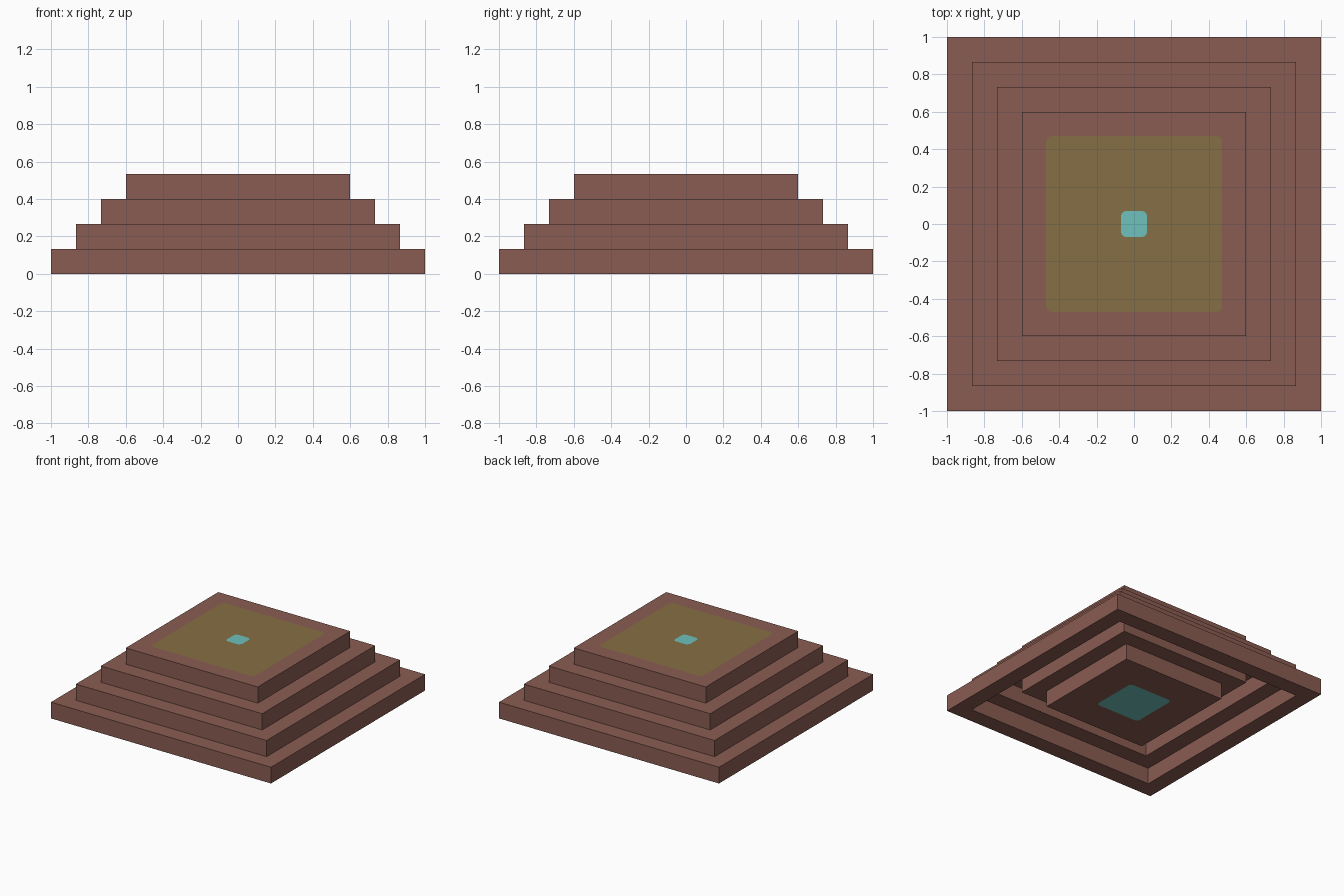
import bpy
import bmesh
from math import cos, sin, pi

if "Cube" in bpy.data.objects:
    bpy.data.objects.remove(bpy.data.objects["Cube"], do_unlink=True)

U = 2 / 15  # one block
ARC = 5     # points per rounded corner


def material(name, rgb):
    mat = bpy.data.materials.new(name)
    mat.use_nodes = True
    mat.diffuse_color = (*rgb, 1)
    mat.node_tree.nodes["Principled BSDF"].inputs["Base Color"].default_value = (*rgb, 1)
    return mat


MATS = [material("brown", (0.254, 0.107, 0.084)),
        material("olive", (0.238, 0.156, 0.058)),
        material("turquoise", (0.156, 0.533, 0.503))]


def finish(bm, name):
    bmesh.ops.recalc_face_normals(bm, faces=bm.faces)
    mesh = bpy.data.meshes.new(name)
    bm.to_mesh(mesh)
    bm.free()
    for mat in MATS:
        mesh.materials.append(mat)
    bpy.context.collection.objects.link(bpy.data.objects.new(name, mesh))


def square(bm, half, z):
    return [bm.verts.new((x * half, y * half, z))
            for x, y in ((1, 1), (-1, 1), (-1, -1), (1, -1))]


def rounded_square(bm, half, z, radius=0.03):
    ring = []
    for k, (x, y) in enumerate(((1, 1), (-1, 1), (-1, -1), (1, -1))):
        for i in range(ARC):
            a = (k + i / (ARC - 1)) * pi / 2
            ring.append(bm.verts.new((x * (half - radius) + cos(a) * radius,
                                      y * (half - radius) + sin(a) * radius, z)))
    return ring


def bridge(bm, a, b):
    n = len(a)
    for i in range(n):
        j = (i + 1) % n
        bm.faces.new((a[i], a[j], b[j], b[i]))


def cap(bm, corners, z, patches):
    """Close a square end, cutting nested rounded colour patches into it."""
    if not patches:
        bm.faces.new(corners)
        return
    rings = [rounded_square(bm, half, z) for half, _ in patches]
    n, mid = len(rings[0]), ARC // 2
    for k in range(4):
        side = [rings[0][(k * ARC + mid + i) % n] for i in range(ARC + 1)]
        bm.faces.new([corners[(k + 1) % 4], corners[k]] + side)
    for i, (_, index) in enumerate(patches):
        start = set(bm.faces)
        if i + 1 < len(rings):
            bridge(bm, rings[i], rings[i + 1])
        else:
            bm.faces.new(rings[i])
        for face in set(bm.faces) - start:
            face.material_index = index


def block(name, width, level, top=(), bottom=()):
    bm = bmesh.new()
    low, high = level * U, (level + 1) * U
    a, b = square(bm, width * U / 2, low), square(bm, width * U / 2, high)
    bridge(bm, a, b)
    cap(bm, a, low, bottom)
    cap(bm, b, high, top)
    finish(bm, name)


def frame(name, width, level):
    bm = bmesh.new()
    loops = [square(bm, w * U / 2, z * U)
             for w, z in ((width, level), (width, level + 1),
                          (width - 2, level + 1), (width - 2, level))]
    for i in range(4):
        bridge(bm, loops[i], loops[(i + 1) % 4])
    finish(bm, name)


# Open outer steps
frame("base_step", 15, 0)
frame("second_step", 13, 1)

# Solid upper steps, with the painted top
block("third_step", 11, 2)
block("top_step", 9, 3, top=((0.47, 1), (0.07, 2)))

# Inverted steps under the hollow
block("upper_core", 9, 1)
block("lower_core", 7, 0, bottom=((0.2, 2),))
